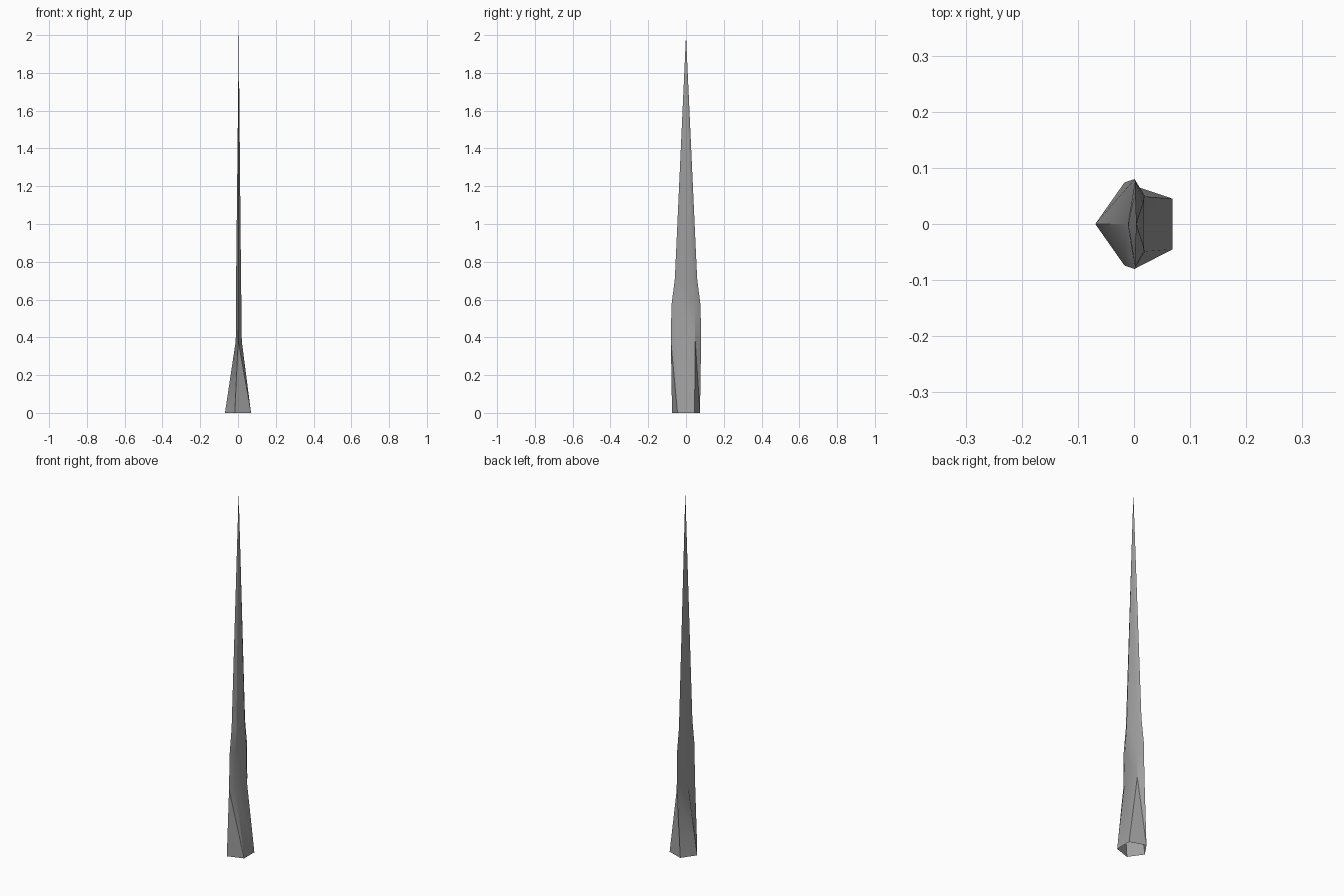
import bpy, bmesh
from math import radians

if "Cube" in bpy.data.objects:
    bpy.data.objects.remove(bpy.data.objects["Cube"])

# rings: z, x of back ridge, x of wide edge, x of flat face, half width, half width of flat face
RINGS = [
    (0.00, -0.069, -0.017, 0.069, 0.074, 0.045),
    (0.38, -0.012,  0.001, 0.020, 0.080, 0.049),
    (0.57, -0.011,  0.002, 0.018, 0.077, 0.047),
    (0.71, -0.010,  0.002, 0.016, 0.059, 0.036),
]

bm = bmesh.new()
loops = []
for z, ridge, edge, flat, w, f in RINGS:
    pts = [(ridge, 0), (edge, -w), (flat, -f), (flat, f), (edge, w)]
    loops.append([bm.verts.new((x, y, z)) for x, y in pts])

# five-sided walls, open at the base, all split along the same diagonal
for a, b in zip(loops, loops[1:]):
    for i in range(5):
        j = (i + 1) % 5
        bm.faces.new((a[i], a[j], b[i]))
        bm.faces.new((a[j], b[j], b[i]))

# long pointed tip
tip = bm.verts.new((0.004, 0, 2.0))
for i in range(5):
    bm.faces.new((loops[-1][i], loops[-1][(i + 1) % 5], tip))

mesh = bpy.data.meshes.new("spike")
bm.to_mesh(mesh)
bm.free()
spike = bpy.data.objects.new("spike", mesh)
bpy.context.collection.objects.link(spike)
bpy.context.view_layer.objects.active = spike
spike.select_set(True)
bpy.ops.object.shade_smooth_by_angle(angle=radians(30))

# dark grey surface
mat = bpy.data.materials.new("dark_grey")
mat.diffuse_color = (0.35, 0.35, 0.35, 1)
mat.use_nodes = True
mat.node_tree.nodes["Principled BSDF"].inputs["Base Color"].default_value = mat.diffuse_color
mesh.materials.append(mat)
